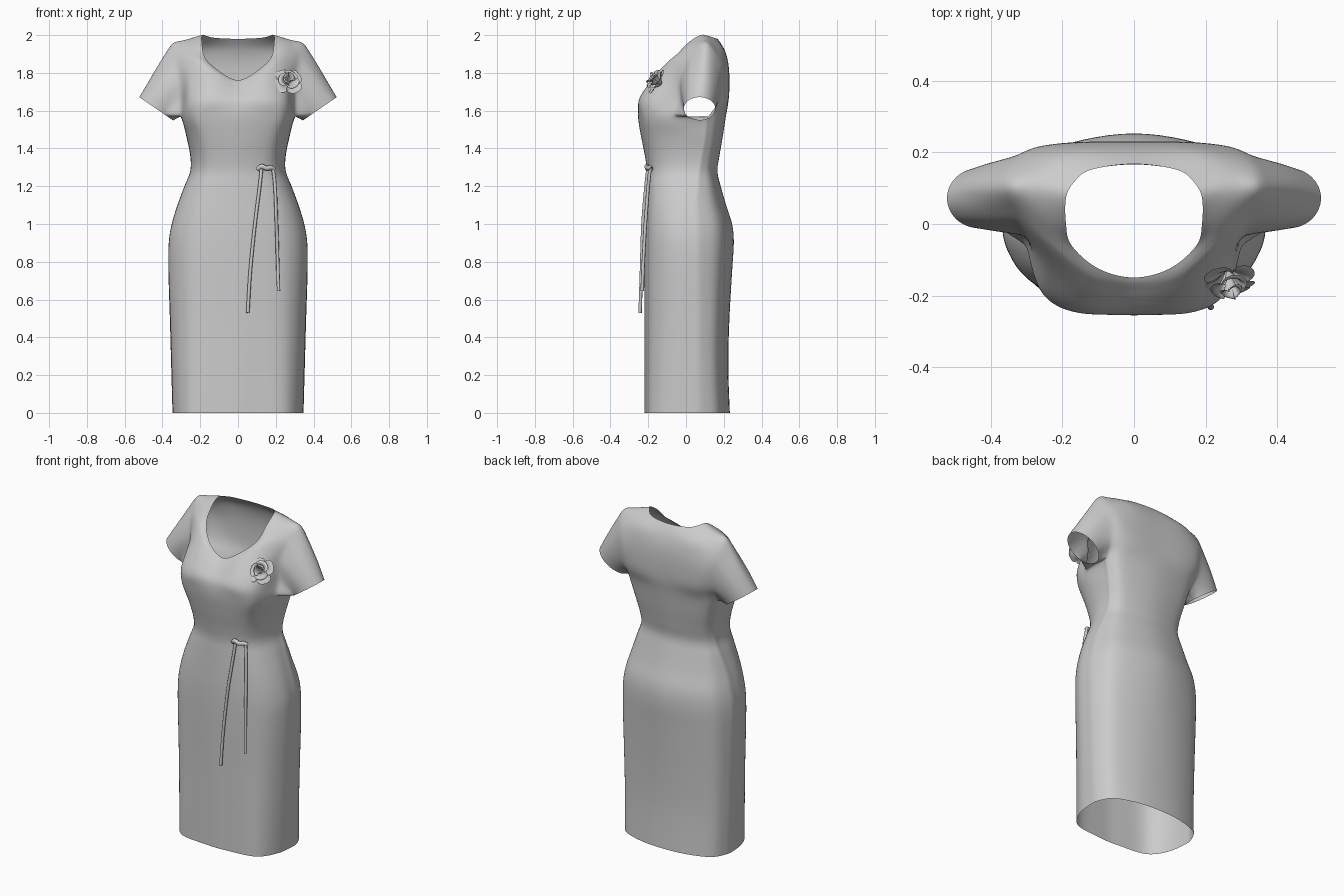
import bpy, bmesh, math
from mathutils import Vector, Matrix

if "Cube" in bpy.data.objects:
    bpy.data.objects.remove(bpy.data.objects["Cube"])

K = 4  # subdivisions between control points


def catmull(p0, p1, p2, p3, t):
    return 0.5 * (2 * p1 + (p2 - p0) * t + (2 * p0 - 5 * p1 + 4 * p2 - p3) * t * t
                  + (3 * p1 - p0 - 3 * p2 + p3) * t ** 3)


def resample(pts, closed):
    n, out = len(pts), []
    get = (lambda i: pts[i % n]) if closed else (lambda i: pts[max(0, min(n - 1, i))])
    for i in range(n if closed else n - 1):
        out += [catmull(get(i - 1), get(i), get(i + 1), get(i + 2), k / K) for k in range(K)]
    return out if closed else out + [pts[-1].copy()]


def finish(bm, name, subsurf=0):
    bmesh.ops.delete(bm, geom=[v for v in bm.verts if not v.link_faces], context='VERTS')
    bmesh.ops.recalc_face_normals(bm, faces=bm.faces)
    for f in bm.faces:
        f.smooth = True
    me = bpy.data.meshes.new(name)
    bm.to_mesh(me)
    bm.free()
    ob = bpy.data.objects.new(name, me)
    bpy.context.collection.objects.link(ob)
    if subsurf:
        m = ob.modifiers.new("smooth", 'SUBSURF')
        m.levels = m.render_levels = subsurf
    return ob


# Skirt and bodice sections: height, half width, front y, back y, front and back roundness
BODY = [(0, .342, -.22, .235, .66, .71), (.25, .35, -.22, .226, .7, .74),
        (.5, .358, -.22, .232, .74, .77), (.75, .367, -.222, .246, .77, .82),
        (.9, .366, -.222, .255, .78, .85), (1.0, .35, -.22, .246, .78, .85),
        (1.1, .32, -.215, .214, .77, .85), (1.2, .283, -.21, .185, .76, .85),
        (1.28, .252, -.207, .167, .75, .85), (1.36, .252, -.218, .178, .72, .82),
        (1.46, .272, -.238, .195, .66, .78), (1.57, .302, -.255, .212, .58, .75)]
RAYS = [-90, -62, -38, -14, 0, 14, 45, 90]

# Yoke: rows from chest to neckline, each running from front centre to back centre
YOKE = [
    [(0, -.248, 1.65), (.155, -.247, 1.655), (.258, -.185, 1.66), (.30, -.035, 1.66),
     (.38, .09, 1.66), (.31, .18, 1.66), (.2, .22, 1.66), (0, .226, 1.66)],
    [(0, -.213, 1.70), (.14, -.2, 1.74), (.24, -.12, 1.78), (.305, -.03, 1.78),
     (.40, .09, 1.78), (.32, .195, 1.77), (.2, .226, 1.77), (0, .23, 1.77)],
    [(0, -.185, 1.73), (.12, -.16, 1.79), (.225, -.075, 1.87), (.325, .02, 1.89),
     (.36, .105, 1.945), (.325, .18, 1.87), (.19, .218, 1.86), (0, .222, 1.86)],
    [(0, -.165, 1.75), (.11, -.142, 1.805), (.2, -.065, 1.885), (.26, .02, 1.945),
     (.28, .10, 1.975), (.25, .16, 1.95), (.17, .198, 1.93), (0, .2, 1.93)],
    [(0, -.15, 1.76), (.1, -.125, 1.81), (.175, -.06, 1.88), (.19, .0, 1.95),
     (.19, .075, 2.0), (.165, .12, 1.995), (.12, .152, 1.985), (0, .168, 1.98)]]


def mirrored(row):
    return row + [Vector((-p.x, p.y, p.z)) for p in row[-2:0:-1]]


def body_loop(z, w, yf, yb, ef, eb):
    yc = .02 + .06 * max(0, min(1, (z - 1.1) / .4))
    row = []
    for a in RAYS:
        c, s = max(0, math.cos(math.radians(a))), math.sin(math.radians(a))
        depth, e = (yb - yc, eb) if s > 0 else (yf - yc, ef)
        row.append(Vector((w * c ** e if c > 1e-6 else 0, yc + depth * abs(s) ** e, z)))
    return resample(mirrored(row), True)


loops = [body_loop(*r) for r in BODY]
loops += [resample(mirrored([Vector(p) for p in r]), True) for r in YOKE]
cols = [resample(list(c), False) for c in zip(*loops)]
nc, nr = len(cols), len(cols[0])

# Dress shell with armholes left open
bm = bmesh.new()
grid = []
for c in range(nc):
    line = []
    for r in range(nr):
        p = cols[c][r]
        # soft vertical folds fading out towards the hips
        fold = 1 + .012 * max(0, 1 - p.z / .9) * math.sin(7 * math.atan2(p.y, abs(p.x)) + .5)
        line.append(bm.verts.new((p.x * fold, p.y * fold, p.z)))
    grid.append(line)
r0, r1 = (len(BODY) - 1) * K, (len(BODY) + 2) * K
holes = {1: (3 * K, 5 * K), -1: (9 * K, 11 * K)}
for c in range(nc):
    for r in range(nr - 1):
        if r0 <= r < r1 and any(a <= c < b for a, b in holes.values()):
            continue
        d = (c + 1) % nc
        bm.faces.new((grid[c][r], grid[d][r], grid[d][r + 1], grid[c][r + 1]))

# Flared sleeves growing out of the armholes
STEPS = 8
for side, (a, b) in holes.items():
    edge = ([grid[c][r0] for c in range(a, b)] + [grid[b][r] for r in range(r0, r1)]
            + [grid[c][r1] for c in range(b, a, -1)] + [grid[a][r] for r in range(r1, r0, -1)])
    start = [v.co.copy() for v in edge]
    prev = edge
    for k in range(1, STEPS + 1):
        s = k / STEPS
        ring = []
        for p in start:
            t = math.atan2((p.y - .085) / .11, (p.z - 1.755) / .19)
            hem = Vector((side * (.433 + .09 * math.cos(t)), .072 + .084 * math.sin(t),
                          1.61 + .062 * math.cos(t)))
            q = p.lerp(hem, s)
            q.y = p.y + (hem.y - p.y) * s ** .8
            q.x += side * .015 * math.sin(math.pi * s) * abs(math.sin(t))
            ring.append(bm.verts.new(q))
        for i in range(len(ring)):
            j = (i + 1) % len(ring)
            bm.faces.new((prev[i], prev[j], ring[j], ring[i]))
        prev = ring
finish(bm, "dress", 1)


# Flower brooch made of cupped petals
def petal(bm, angle, spread, radius, height, mat, nu=10, nv=7):
    g = []
    for i in range(nu + 1):
        u = 2 * i / nu - 1
        g.append([])
        for j in range(nv + 1):
            v = j / nv
            rad = radius * (.12 + .88 * v) * (1 - .22 * u ** 4)
            rad += .10 * radius * v * u  # overlap neighbours
            z = height * (1.5 * v - .5 * v ** 3) - .25 * height * v ** 4 * (1 - u * u)
            t = angle + u * spread
            g[-1].append(bm.verts.new(mat @ Vector((rad * math.cos(t), rad * math.sin(t), z))))
    for i in range(nu):
        for j in range(nv):
            bm.faces.new((g[i][j], g[i + 1][j], g[i + 1][j + 1], g[i][j + 1]))


bm = bmesh.new()
normal = Vector((.15, -.84, .5)).normalized()
mat = Matrix.Translation((.262, -.132, 1.74)) @ normal.to_track_quat('Z', 'Y').to_matrix().to_4x4()
for count, spread, radius, height, turn in [(4, .8, .078, .035, .5), (3, 1.1, .056, .062, 1.0),
                                            (2, 1.6, .032, .08, .3)]:
    for i in range(count):
        petal(bm, turn + 2 * math.pi * i / count, spread, radius, height, mat)
finish(bm, "flower_brooch")


# Waist tie: knot loop and two hanging cords
def cord(name, pts, depth):
    cu = bpy.data.curves.new(name, 'CURVE')
    cu.dimensions = '3D'
    cu.bevel_depth, cu.bevel_resolution, cu.use_fill_caps = depth, 2, True
    sp = cu.splines.new('POLY')
    path = resample([Vector(p) for p in pts], False)
    sp.points.add(len(path) - 1)
    for q, p in zip(sp.points, path):
        q.co = (*p, 1)
    sp.use_smooth = True
    ob = bpy.data.objects.new(name, cu)
    bpy.context.collection.objects.link(ob)


cord("tie_knot", [(.105, -.195, 1.29), (.125, -.207, 1.305), (.15, -.205, 1.295),
                  (.175, -.195, 1.298), (.19, -.185, 1.29)], .013)
cord("tie_cord_long", [(.125, -.2, 1.3), (.115, -.212, 1.2), (.09, -.228, 1.0),
                       (.065, -.236, .75), (.052, -.243, .53)], .009)
cord("tie_cord_short", [(.185, -.19, 1.295), (.196, -.2, 1.2), (.204, -.215, 1.0),
                        (.21, -.226, .8), (.215, -.232, .645)], .009)
